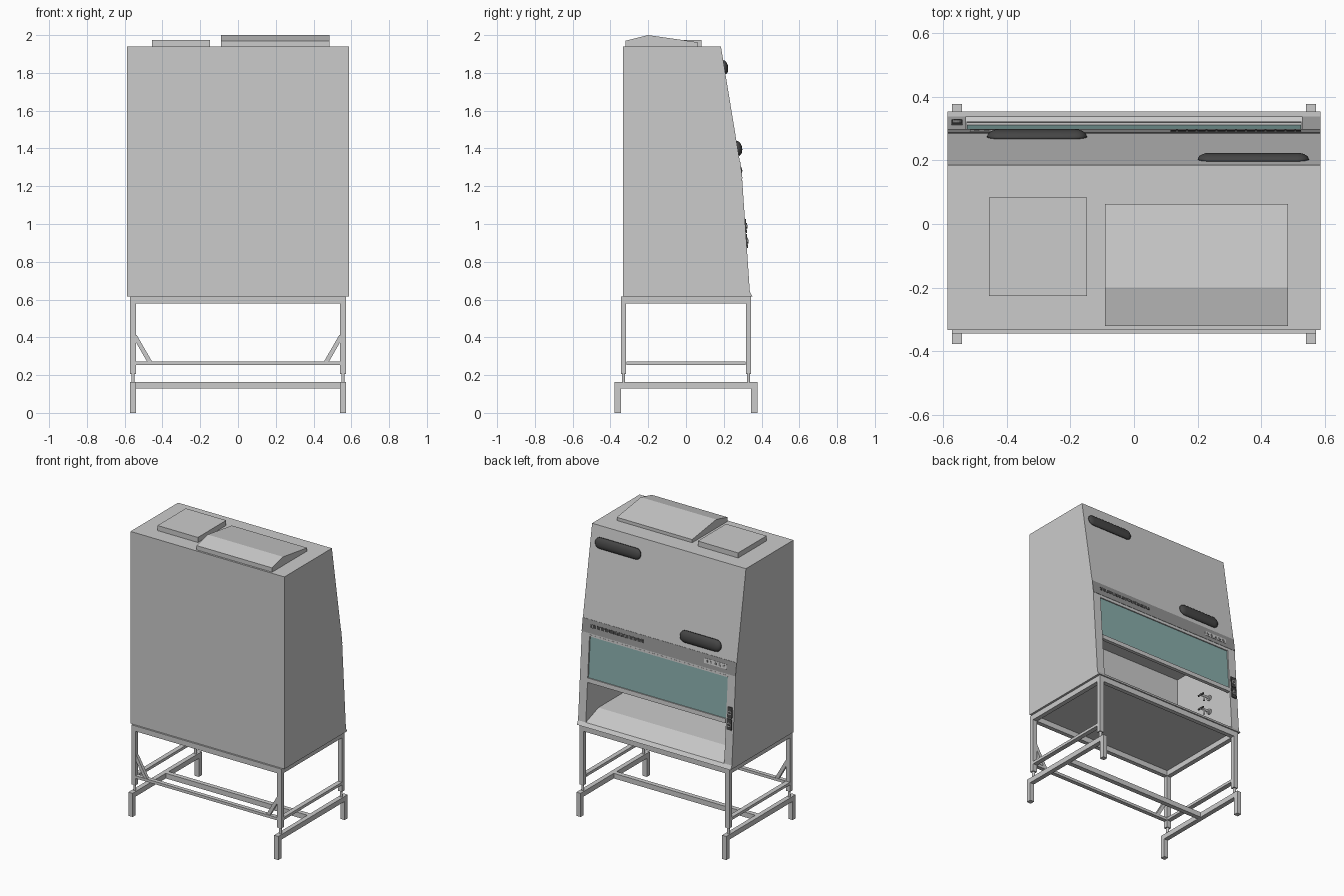
import bpy, bmesh, math
from mathutils import Matrix, Vector

if "Cube" in bpy.data.objects:
    bpy.data.objects.remove(bpy.data.objects["Cube"])


def material(name, rgb):
    m = bpy.data.materials.new(name)
    m.diffuse_color = (*rgb, 1)
    m.use_nodes = True
    m.node_tree.nodes["Principled BSDF"].inputs["Base Color"].default_value = m.diffuse_color
    return m


DARK = material("dark_plastic", (0.06, 0.06, 0.06))
BAND = material("band_grey", (0.3, 0.3, 0.3))
GLASS = material("glass_teal", (0.25, 0.42, 0.41))
LIGHT = material("light_grey", (0.7, 0.7, 0.7))


def finish(name, bm, mat=None, matrix=None, smooth=False):
    bmesh.ops.recalc_face_normals(bm, faces=bm.faces)
    me = bpy.data.meshes.new(name)
    bm.to_mesh(me)
    bm.free()
    ob = bpy.data.objects.new(name, me)
    bpy.context.collection.objects.link(ob)
    if mat:
        me.materials.append(mat)
    if matrix:
        ob.matrix_world = matrix
    if smooth:
        for p in me.polygons:
            p.use_smooth = True
    return ob


def box(name, x, y, z, mat=None, matrix=None):
    """Box from (min, max) pairs."""
    bm = bmesh.new()
    bmesh.ops.create_cube(bm, size=1)
    for v in bm.verts:
        v.co = [(a + b) / 2 + c * (b - a) for (a, b), c in zip((x, y, z), v.co)]
    return finish(name, bm, mat, matrix)


def prism(name, pts, x0, x1, mat=None):
    """Extrude a (y, z) profile along x."""
    bm = bmesh.new()
    f = bm.faces.new([bm.verts.new((x0, y, z)) for y, z in pts])
    ext = bmesh.ops.extrude_face_region(bm, geom=[f])["geom"]
    bmesh.ops.translate(bm, vec=(x1 - x0, 0, 0),
                        verts=[v for v in ext if isinstance(v, bmesh.types.BMVert)])
    return finish(name, bm, mat)


def rod(name, a, b, r, mat=None, seg=12):
    a, b = Vector(a), Vector(b)
    bm = bmesh.new()
    bmesh.ops.create_cone(bm, cap_ends=True, segments=seg, radius1=r, radius2=r, depth=(b - a).length)
    m = Matrix.Translation((a + b) / 2) @ (b - a).to_track_quat('Z', 'Y').to_matrix().to_4x4()
    return finish(name, bm, mat, m)


# Working face of the cabinet, as (y, z) from top to bottom
FACE = [(0.185, 1.94), (0.285, 1.33), (0.297, 1.24), (0.338, 0.64), (0.353, 0.615)]


def on_face(x, z, i):
    """Frame on face segment i: local y runs up the slope, local z points outward."""
    (y1, z1), (y0, z0) = FACE[i], FACE[i + 1]
    y = y0 + (y1 - y0) * (z - z0) / (z1 - z0)
    u = Vector((0, y1 - y0, z1 - z0)).normalized()
    n = Vector((0, u.z, -u.y))
    return Matrix.Translation((x, y, z)) @ Matrix((Vector((-1, 0, 0)), u, n)).transposed().to_4x4()


def panel(name, x, z, i, w, h, d0, d1, mat=None):
    return box(name, (-w / 2, w / 2), (-h / 2, h / 2), (d0, d1), mat, on_face(x, z, i))


# Cabinet shell with the work chamber cut out
body = prism("cabinet_body", [(-0.333, 0.615), (-0.333, 1.94)] + FACE, -0.587, 0.587)
cutter = prism("chamber_cutter", [(-0.2, 0.69), (0.2, 0.69), (0.338, 0.64), (0.45, 0.64),
                                  (0.45, 1.225), (-0.2, 1.225)], -0.528, 0.528)
mod = body.modifiers.new("chamber", 'BOOLEAN')
mod.operation = 'DIFFERENCE'
mod.solver = 'EXACT'
mod.object = cutter
bpy.context.view_layer.objects.active = body
bpy.ops.object.modifier_apply(modifier="chamber")
bpy.data.objects.remove(cutter)

# Sash glass with its rails
panel("sash_glass", 0, 1.08, 2, 1.05, 0.29, -0.014, -0.006, GLASS)
panel("sash_bottom_rail", 0, 0.925, 2, 1.054, 0.03, -0.02, 0.002)
panel("sash_top_rail", 0, 1.225, 2, 1.054, 0.012, -0.018, 0.001)

# Dark control band with vent slots and buttons
panel("control_band", 0, 1.285, 1, 1.174, 0.09, -0.004, 0.002, BAND)
panel("band_vent", 0.32, 1.29, 1, 0.41, 0.022, 0.0, 0.003, DARK)
for k in range(13):
    panel("vent_fin", 0.135 + k * 0.031, 1.29, 1, 0.006, 0.022, 0.0, 0.005, BAND)
panel("button_plate", -0.43, 1.285, 1, 0.17, 0.032, 0.0, 0.004, LIGHT)
for k in range(5):
    panel("button", -0.495 + k * 0.032, 1.285, 1, 0.014, 0.014, 0.0, 0.007, BAND)


def lamp(name, x, z, w, h, depth):
    """Domed stadium: shrinking rounded outlines stacked outward."""
    bm = bmesh.new()
    r, straight, rings = h / 2, (w - h) / 2, []
    for k in range(6):
        t = math.radians(k * 16)
        ring = []
        for j in range(20):
            half, step = divmod(j, 10)
            a = -math.pi / 2 + math.pi * (half + step / 9)
            sx = straight * (1 - 2 * half)
            ring.append(bm.verts.new((sx + r * math.cos(t) * math.cos(a),
                                      r * math.cos(t) * math.sin(a), depth * math.sin(t))))
        rings.append(ring)
    for p, q in zip(rings, rings[1:]):
        for j in range(20):
            bm.faces.new((p[j], p[(j + 1) % 20], q[(j + 1) % 20], q[j]))
    bm.faces.new(rings[-1])
    bm.faces.new(rings[0][::-1])
    finish(name, bm, DARK, on_face(x, z, 0), smooth=True)


# Domed dark covers on the upper panel
lamp("upper_cover", 0.375, 1.83, 0.35, 0.075, 0.02)
lamp("lower_cover", -0.305, 1.40, 0.315, 0.08, 0.024)

# Socket pair on the side post
for z in (0.91, 0.99):
    panel("socket_plate", -0.557, z, 2, 0.035, 0.074, 0.0, 0.006, DARK)
    m = on_face(-0.557, z, 2)
    rod("socket_ring", m @ Vector((0, 0, 0.004)), m @ Vector((0, 0, 0.010)), 0.014, LIGHT)
    rod("socket_hole", m @ Vector((0, 0, 0.006)), m @ Vector((0, 0, 0.0105)), 0.009, DARK)

# Service taps on the chamber side wall
for z in (0.85, 0.95):
    rod("tap_stem", (-0.528, 0.12, z), (-0.45, 0.12, z), 0.008)
    rod("tap_collar", (-0.528, 0.12, z), (-0.515, 0.12, z), 0.018)
    rod("tap_handle", (-0.455, 0.095, z), (-0.455, 0.145, z), 0.006, DARK)
    rod("tap_nozzle", (-0.48, 0.12, z), (-0.48, 0.12, z - 0.035), 0.006)

# Roof housings
box("flat_roof_cover", (-0.456, -0.148), (-0.226, 0.083), (1.935, 1.975))
prism("ridged_exhaust_cover", [(-0.32, 1.935), (-0.32, 1.97), (-0.2, 2.0), (0.063, 1.962),
                               (0.063, 1.935)], -0.091, 0.484)

# Stand: top frame, legs, side rails, and feet, mirrored on both axes
for s in (-1, 1):
    xs = tuple(sorted((s * 0.54, s * 0.572)))
    ys = tuple(sorted((s * 0.315, s * 0.345)))
    box("top_frame_long", (-0.572, 0.572), ys, (0.578, 0.615))
    box("top_frame_side", xs, (-0.315, 0.315), (0.578, 0.615))
    box("side_rail", xs, (-0.315, 0.315), (0.253, 0.272))
    box("foot_beam", xs, (-0.345, 0.345), (0.128, 0.163))
    for t in (-1, 1):
        yl = tuple(sorted((t * 0.317, t * 0.345)))
        yf = tuple(sorted((t * 0.345, t * 0.378)))
        box("leg", xs, yl, (0.205, 0.578))
        rod("levelling_pin", (s * 0.556, t * 0.331, 0.16), (s * 0.556, t * 0.331, 0.207), 0.009)
        box("foot", xs, yf, (0.0, 0.163))
    # Corner brace on the front side
    brace = box("corner_brace", (-0.0115, 0.0115), (-0.342, -0.32), (-0.085, 0.085))
    brace.matrix_world = Matrix.Translation((s * 0.503, 0, 0.332)) @ Matrix.Rotation(s * 0.52, 4, 'Y')
box("front_rail", (-0.54, 0.54), (-0.345, -0.317), (0.253, 0.272))
box("centre_crossbar", (-0.54, 0.54), (-0.016, 0.016), (0.128, 0.163))
